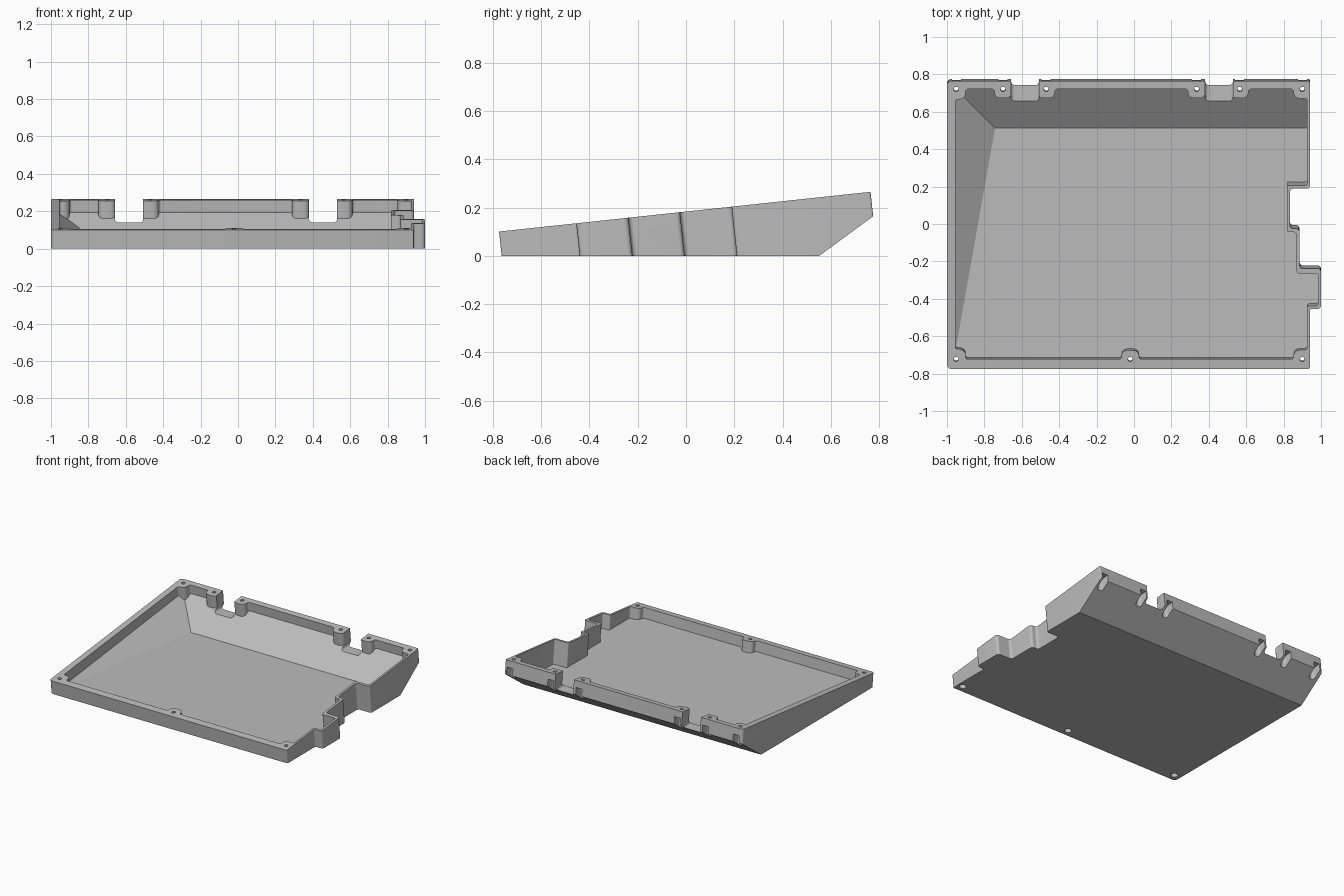
import bpy, bmesh, math
from mathutils import Vector, Matrix

if "Cube" in bpy.data.objects:
    bpy.data.objects.remove(bpy.data.objects["Cube"])

# Top rim plane: tilted about x, highest at the back
TILT = Matrix.Translation((0, -0.005, 0.183)) @ Matrix.Rotation(math.atan(0.107), 4, 'X')
SIDE = Matrix(((0, 0, 1, 0), (1, 0, 0, 0), (0, 1, 0, 0), (0, 0, 0, 1)))   # (y, z) profile along x
BACK = Matrix(((1, 0, 0, 0), (0, 0, 1, 0), (0, 1, 0, 0), (0, 0, 0, 1)))   # (x, z) profile along y

gray = bpy.data.materials.new("plastic_gray")
gray.use_nodes = True
gray.diffuse_color = (0.5, 0.5, 0.5, 1)
gray.node_tree.nodes["Principled BSDF"].inputs["Base Color"].default_value = (0.5, 0.5, 0.5, 1)


def make_object(name, bm):
    bmesh.ops.recalc_face_normals(bm, faces=bm.faces)
    mesh = bpy.data.meshes.new(name)
    bm.to_mesh(mesh)
    bm.free()
    mesh.materials.append(gray)
    obj = bpy.data.objects.new(name, mesh)
    bpy.context.collection.objects.link(obj)
    return obj


def rounded(points, steps=6):
    """Replace each (x, y, r) corner by a curve that starts r away from it."""
    out = []
    for i, (x, y, r) in enumerate(points):
        p = Vector((x, y))
        if r == 0:
            out.append(p)
            continue
        a = p + (Vector(points[i - 1][:2]) - p).normalized() * r
        b = p + (Vector(points[(i + 1) % len(points)][:2]) - p).normalized() * r
        for k in range(steps + 1):
            t = k / steps
            w = 0.83 * 2 * t * (1 - t)      # close to a circular arc
            s = (1 - t) ** 2 + t ** 2 + w
            out.append((a * (1 - t) ** 2 + p * w + b * t ** 2) / s)
    return out


def prism(name, outline, low, high, matrix):
    bm = bmesh.new()
    face = bm.faces.new([bm.verts.new((p[0], p[1], low)) for p in outline])
    top = bmesh.ops.extrude_face_region(bm, geom=[face])["geom"]
    bmesh.ops.translate(bm, vec=(0, 0, high - low),
                        verts=[g for g in top if isinstance(g, bmesh.types.BMVert)])
    bm.transform(matrix)
    return make_object(name, bm)


def circle(x, y, r, n=24):
    return [(x + r * math.cos(k * math.tau / n), y + r * math.sin(k * math.tau / n)) for k in range(n)]


def boolean(obj, cutter, operation):
    mod = obj.modifiers.new("cut", 'BOOLEAN')
    mod.operation, mod.object, mod.solver = operation, cutter, 'EXACT'
    bpy.context.view_layer.objects.active = obj
    bpy.ops.object.modifier_apply(modifier=mod.name)
    bpy.data.objects.remove(cutter)


# Outer body: plan outline cut to the wedge side profile
body_plan = [(-1, -0.774, 0.025), (0.94, -0.774, 0.008), (0.94, -0.452, 0.008), (1, -0.452, 0.02),
             (1, -0.235, 0.02), (0.885, -0.235, 0.02), (0.885, -0.02, 0.02), (0.833, -0.02, 0.02),
             (0.833, 0.195, 0.02), (0.94, 0.195, 0.015), (0.94, 0.774, 0.008), (-1, 0.774, 0.025)]
tray = prism("keyboard_tray", rounded(body_plan), -0.4, 0, TILT)
side = [(-1, 0), (0.552, 0), (0.961, 0.3), (0.961, 0.6), (-1, 0.6)]
boolean(tray, prism("side_cutter", side, -1.2, 1.2, SIDE), 'INTERSECT')

# Cavity: inner outline that bulges around the screw bosses
FRONT_Y, BACK_Y, LEFT_X, RIGHT_X = -0.722, 0.73, -0.955, 0.926
back_bosses = (0.565, 0.335, -0.47, -0.70)


def bulge(x, y, side):
    """Boss bump on a wall, walked in the direction of side (+1 right, -1 left)."""
    w, d = 0.047 * side, 0.048 * side
    return [(x - w, y, 0.014), (x - w, y + d, 0.033), (x + w, y + d, 0.033), (x + w, y, 0.014)]


inner_plan = [(LEFT_X, -0.668, 0.014), (-0.9, -0.668, 0.035), (-0.9, FRONT_Y, 0.014)]
inner_plan += bulge(-0.02, FRONT_Y, 1)
inner_plan += [(0.853, FRONT_Y, 0.014), (0.853, -0.672, 0.035), (RIGHT_X, -0.672, 0.014),
               (RIGHT_X, -0.435, 0.012), (0.984, -0.435, 0.012), (0.984, -0.262, 0.012),
               (0.868, -0.262, 0.02), (0.868, -0.038, 0.02), (0.817, -0.038, 0.012),
               (0.817, 0.213, 0.012), (RIGHT_X, 0.213, 0.012), (RIGHT_X, 0.68, 0.014),
               (0.853, 0.68, 0.035), (0.853, BACK_Y, 0.014)]
for bx in back_bosses:
    inner_plan += bulge(bx, BACK_Y, -1)
inner_plan += [(-0.9, BACK_Y, 0.014), (-0.9, 0.675, 0.035), (LEFT_X, 0.675, 0.014)]
cavity = prism("cavity", rounded(inner_plan), -0.4, 0.1, TILT)
floor_z = 0.03
inner_side = [(-1, floor_z), (0.512, floor_z), (0.932, 0.35), (0.932, 0.8), (-1, 0.8)]
boolean(cavity, prism("floor_cutter", inner_side, -1.2, 1.2, SIDE), 'INTERSECT')

# Sloping fill along the left wall, narrow at the front and wide at the back
corners = [Vector((-0.955, -0.68, floor_z)), Vector((-0.743, 0.512, floor_z)), Vector((-0.955, 0.724, 0.1915))]
mid = sum(corners, Vector()) / 3
down = (corners[1] - corners[0]).cross(corners[2] - corners[0]).normalized()
down *= -math.copysign(1, down.z)
bm = bmesh.new()
for c in corners:
    p = mid + (c - mid) * 4
    bm.verts.new(p)
    bm.verts.new(p + down)
bmesh.ops.convex_hull(bm, input=bm.verts)
boolean(cavity, make_object("left_ramp", bm), 'DIFFERENCE')
boolean(tray, cavity, 'DIFFERENCE')

# Two cable notches in the back wall
for x0, x1 in ((-0.658, -0.507), (0.38, 0.53)):
    notch = rounded([(x0, 0.14, 0.02), (x1, 0.14, 0.02), (x1, 0.5, 0), (x0, 0.5, 0)])
    boolean(tray, prism("notch", notch, 0.64, 0.9, BACK), 'DIFFERENCE')

# Screw holes with head recesses, open to the back along the rear wall
for hx in (-0.95, 0.9) + back_bosses:
    boolean(tray, prism("hole", circle(hx, 0.73, 0.013), -0.4, 0.1, TILT), 'DIFFERENCE')
    slot = rounded([(hx - 0.024, 0.703, 0.022), (hx + 0.024, 0.703, 0.022),
                    (hx + 0.024, 0.85, 0), (hx - 0.024, 0.85, 0)])
    boolean(tray, prism("slot", slot, -0.4, -0.05, TILT), 'DIFFERENCE')
for hx in (-0.95, -0.02, 0.9):
    boolean(tray, prism("hole", circle(hx, -0.722, 0.013), -0.4, 0.1, TILT), 'DIFFERENCE')
    boolean(tray, prism("recess", circle(hx, -0.722, 0.024), -0.4, -0.05, TILT), 'DIFFERENCE')

# Smooth shading with sharp edges kept
bpy.ops.object.select_all(action='DESELECT')
tray.select_set(True)
bpy.context.view_layer.objects.active = tray
bpy.ops.object.shade_smooth_by_angle(angle=math.radians(30))
